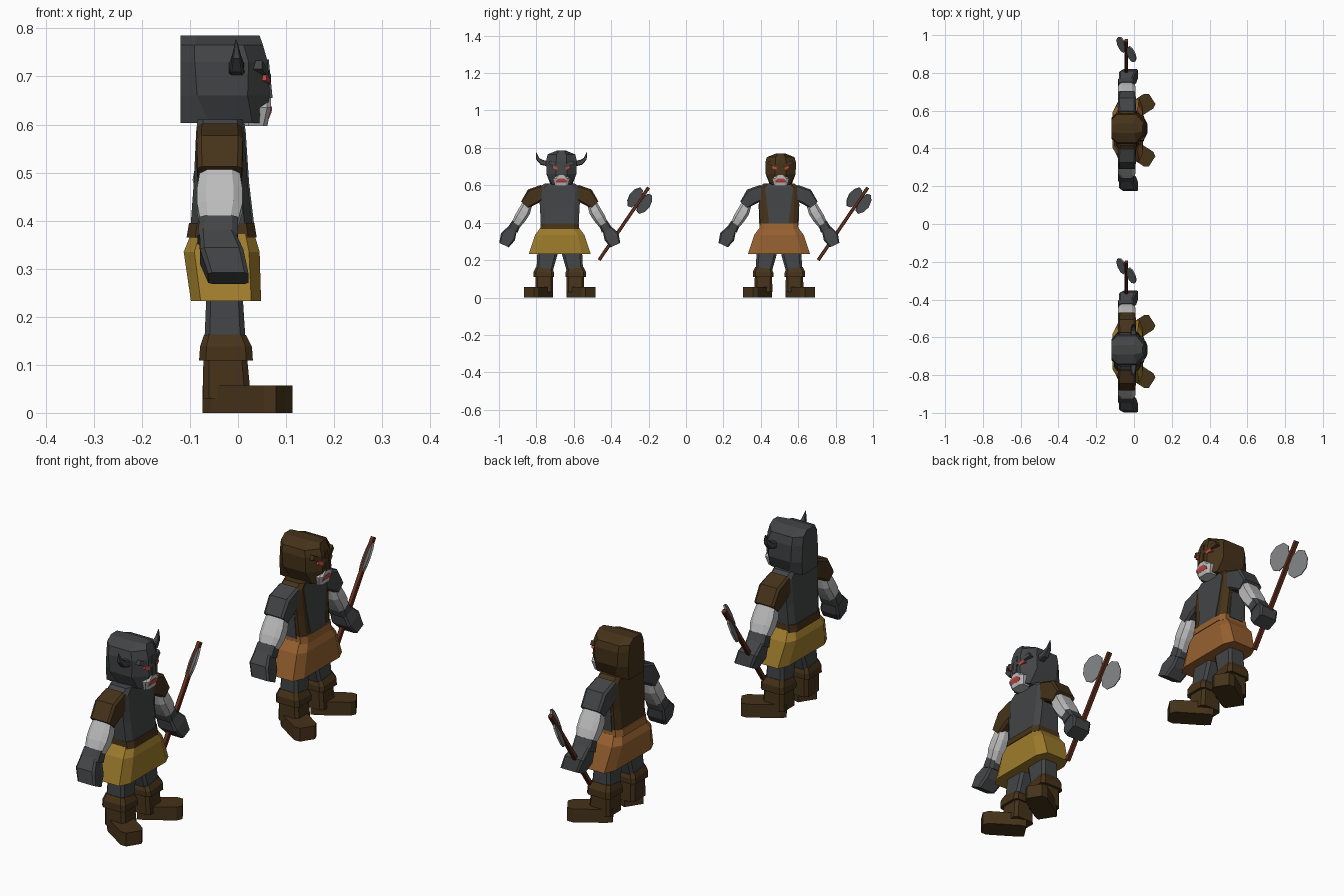
import bpy, bmesh, math
from mathutils import Vector as V

X, Y, Z = V((1, 0, 0)), V((0, 1, 0)), V((0, 0, 1))
MATS = {}
COLS = {"dark": (.055, .058, .06), "brown": (.06, .032, .01), "gold": (.34, .2, .025),
        "orange": (.31, .12, .03), "skin": (.5, .5, .5), "steel": (.2, .21, .22),
        "wood": (.13, .03, .012), "red": (.5, .06, .05)}


def mat(key):
    if key not in MATS:
        MATS[key] = bpy.data.materials.new(key)
        MATS[key].diffuse_color = (*COLS[key], 1)
    return MATS[key]


def loft(name, rings, col, cy):
    """Skin a list of equal-length point rings and cap both ends."""
    bm = bmesh.new()
    vs = [[bm.verts.new(V(p) + Y * cy) for p in r] for r in rings]
    n = len(vs[0])
    for a, b in zip(vs, vs[1:]):
        for i in range(n):
            bm.faces.new((a[i], a[(i + 1) % n], b[(i + 1) % n], b[i]))
    bm.faces.new(vs[0])
    bm.faces.new(vs[-1])
    bmesh.ops.recalc_face_normals(bm, faces=bm.faces[:])
    me = bpy.data.meshes.new(name)
    bm.to_mesh(me)
    bm.free()
    me.materials.append(mat(col))
    ob = bpy.data.objects.new(name, me)
    bpy.context.collection.objects.link(ob)


def tube(name, st, col, cy, side=X, c=0.0):
    """Boxy tube through stations (x, y, z, half_side, half_perp); c = corner chamfer."""
    rings = []
    for i, s in enumerate(st):
        a, b = st[max(i - 1, 0)], st[min(i + 1, len(st) - 1)]
        perp = (V(b[:3]) - V(a[:3])).cross(side).normalized()
        k = 1 - c
        sec = [(1, k), (k, 1), (-k, 1), (-1, k), (-1, -k), (-k, -1), (k, -1), (1, -k)]
        if c == 0:
            sec = [(1, 1), (-1, 1), (-1, -1), (1, -1)]
        rings.append([V(s[:3]) + side * s[3] * p + perp * s[4] * q for p, q in sec])
    loft(name, rings, col, cy)


def head_ring(z, outline, dz=0):
    pts = [(x, u) for x, u in outline] + [(x, -u) for x, u in reversed(outline)]
    return [(x, u + .009, z) for x, u in pts]


def warrior(cy, helmet, sleeve, torso, skirt, horns, drop):
    # helmet
    hz = [.603, .66, .73 - drop / 2, .765 - drop, .785 - drop]
    outl = [[(-.12, .05), (-.06, .058), (.03, .05), (.056, .025)],
            [(-.12, .055), (-.085, .08), (.02, .08), (.066, .03)],
            [(-.12, .05), (-.09, .082), (.022, .082), (.062, .028)],
            [(-.12, .045), (-.09, .074), (.012, .074), (.052, .026)],
            [(-.12, .02), (-.085, .025), (.0, .025), (.045, .015)]]
    loft("helmet", [head_ring(z, o) for z, o in zip(hz, outl)], helmet, cy)
    # face
    tube("muzzle", [(.045, .009, .655, .024, .02), (.045, .009, .635, .024, .046),
                    (.037, .009, .597, .024, .034)], "skin", cy, c=.35)
    tube("nose_guard", [(.05, .009, .735, .014, .008), (.06, .009, .655, .012, .012)], helmet, cy)
    tube("mouth", [(.06, .009, .637, .011, .014), (.058, .009, .626, .012, .028),
                   (.055, .009, .614, .01, .028)], "red", cy)
    for m in (-1, 1):
        h = .009
        tube("brow", [(.059, h + m * .01, .696, .01, .008),
                      (.036, h + m * .066, .724, .014, .01)], helmet, cy)
        tube("eye", [(.058, h + m * .022, .688, .009, .006),
                     (.05, h + m * .046, .698, .009, .007)], "red", cy)
        if horns:
            tube("horn", [(-.003, h + m * .07, .716, .017, .015), (-.003, h + m * .105, .722, .014, .014),
                          (-.003, h + m * .127, .742, .009, .009), (-.004, h + m * .136, .777, .001, .001)],
                 helmet, cy, c=.3)
        # arms
        tube("sleeve", [(-.038, m * .085, .565, .046, .04), (-.038, m * .145, .54, .048, .045),
                        (-.038, m * .188, .495, .046, .026)], sleeve, cy, c=.2)
        tube("forearm", [(-.038, m * .16, .53, .036, .022), (-.038, m * .19, .46, .047, .033),
                         (-.038, m * .212, .425, .047, .032), (-.04, m * .246, .37, .034, .022)],
             "skin", cy, c=.4)
        tube("bracer", [(-.04, m * .232, .4, .04, .025), (-.042, m * .252, .36, .042, .03)],
             "dark", cy, c=.3)
        tube("hand", [(-.044, m * .25, .372, .036, .024), (-.034, m * .277, .325, .045, .042),
                      (-.02, m * .298, .28, .042, .028)], "dark", cy, c=.2)
        # legs
        tube("trouser_leg", [(-.03, m * .062, .3, .036, .052), (-.028, m * .066, .235, .038, .054),
                             (-.027, m * .082, .14, .043, .043)], "dark", cy, c=.25)
        tube("boot_cuff", [(-.027, m * .082, .157, .044, .045), (-.025, m * .085, .135, .054, .055),
                           (-.025, m * .085, .109, .056, .055)], "brown", cy, c=.25)
        tube("boot_shaft", [(-.027, m * .083, .125, .045, .046),
                            (-.023, m * .083, .03, .05, .048)], "brown", cy, c=.25)
        d, s = V((.84, m * .54, 0)), V((-.54, m * .84, 0))
        foot = [(-.015, .04), (.01, .046), (.14, .046), (.162, .032)]
        tube("boot_foot", [(*(V((-.04, m * .078, .0285)) + d * t), w, .0285) for t, w in foot],
             "brown", cy, side=s)
    # body
    tube("neck", [(-.035, .005, .64, .04, .04), (-.037, 0, .58, .046, .055)], "skin", cy, c=.3)
    tube("torso", [(-.037, 0, .61, .047, .08), (-.037, 0, .587, .05, .112),
                   (-.036, 0, .48, .056, .106), (-.034, 0, .37, .066, .1)], torso, cy, c=.25)
    if torso != "dark":
        tube("tunic_panel", [(.0, 0, .606, .013, .055), (.003, 0, .585, .013, .075),
                             (.01, 0, .48, .013, .062), (.022, 0, .38, .013, .05)], "dark", cy)
        for m in (-1, 1):
            tube("tunic_side", [(-.037, m * .1, .5, .03, .009),
                                (-.035, m * .096, .385, .035, .009)], "dark", cy)
    tube("belt", [(-.034, 0, .395, .068, .102), (-.034, 0, .365, .073, .104)],
         "brown" if torso == "dark" else skirt, cy, c=.25)
    tube("skirt", [(-.032, 0, .372, .066, .104), (-.034, 0, .335, .079, .132),
                   (-.025, 0, .233, .073, .166)], skirt, cy, c=.28)
    # axe
    a, b = V((-.04, .21, .2)), V((-.04, .475, .588))
    tube("axe_shaft", [(*a, .009, .009), (*b, .009, .009)], "wood", cy, c=.3)
    sh = (b - a).normalized()
    t = math.radians(40)
    d = math.cos(t) * X.cross(sh) * -1 + math.sin(t) * -X
    nrm = d.cross(sh)
    mid = a + (b - a) * .82
    half = [(.004, .014), (.022, .054), (.046, .06), (.07, .036)]
    prof = half + [(.08, 0)] + [(p, -q) for p, q in reversed(half)]
    for m in (-1, 1):
        loft("axe_blade", [[mid + d * m * p + sh * q + nrm * k for p, q in prof]
                           for k in (-.004, .004)], "steel", cy)


warrior(-.675, "dark", "brown", "dark", "gold", True, 0)
warrior(.497, "brown", "dark", "brown", "orange", False, .015)
